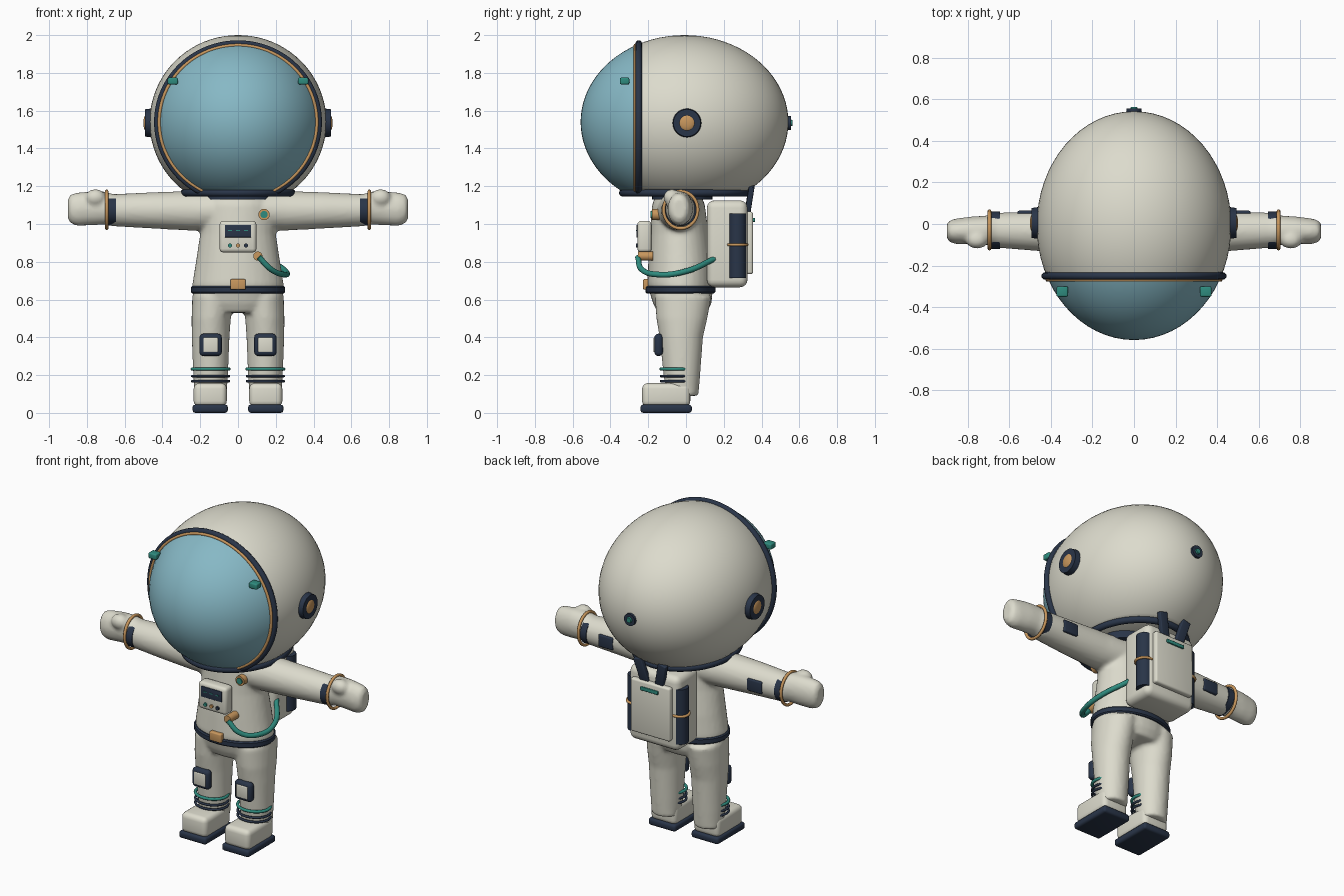
import bpy, bmesh, math
from mathutils import Vector, Matrix

if "Cube" in bpy.data.objects:
    bpy.data.objects.remove(bpy.data.objects["Cube"], do_unlink=True)


def material(name, r, g, b):
    m = bpy.data.materials.new(name)
    m.use_nodes = True
    m.diffuse_color = (r, g, b, 1)
    bsdf = m.node_tree.nodes["Principled BSDF"]
    bsdf.inputs["Base Color"].default_value = (r, g, b, 1)
    bsdf.inputs["Roughness"].default_value = 0.6
    return m


CREAM = material("suit cream", 0.72, 0.71, 0.61)
VISOR = material("visor blue", 0.24, 0.48, 0.56)
NAVY = material("trim navy", 0.022, 0.035, 0.065)
GOLD = material("metal gold", 0.58, 0.31, 0.11)
TEAL = material("accent teal", 0.028, 0.26, 0.21)


def activate(ob):
    bpy.ops.object.select_all(action="DESELECT")
    ob.select_set(True)
    bpy.context.view_layer.objects.active = ob


def finish(name, bm, *mats):
    bmesh.ops.recalc_face_normals(bm, faces=bm.faces)
    me = bpy.data.meshes.new(name)
    bm.to_mesh(me)
    bm.free()
    for m in mats:
        me.materials.append(m)
    ob = bpy.data.objects.new(name, me)
    bpy.context.collection.objects.link(ob)
    activate(ob)
    bpy.ops.object.shade_smooth_by_angle(angle=math.radians(40))
    return ob


def box(name, centre, size, mat, bevel=0.0, segments=3):
    bm = bmesh.new()
    bmesh.ops.create_cube(bm, size=1, matrix=Matrix.Translation(centre) @ Matrix.Diagonal((*size, 1)))
    if bevel:
        bmesh.ops.bevel(bm, geom=bm.edges[:], offset=bevel, segments=segments,
                        affect="EDGES", profile=0.5)
    return finish(name, bm, mat)


def disc(name, centre, radius, depth, axis, mat, top=None):
    """Short cylinder or cone whose end points along axis."""
    bm = bmesh.new()
    turn = Vector((0, 0, 1)).rotation_difference(Vector(axis)).to_matrix().to_4x4()
    bmesh.ops.create_cone(bm, cap_ends=True, segments=32, radius1=radius,
                          radius2=radius if top is None else top, depth=depth,
                          matrix=Matrix.Translation(centre) @ turn)
    return finish(name, bm, mat)


def ball(name, centre, size, mat):
    bm = bmesh.new()
    bmesh.ops.create_uvsphere(bm, u_segments=24, v_segments=16, radius=1,
                              matrix=Matrix.Translation(centre) @ Matrix.Diagonal((*size, 1)))
    return finish(name, bm, mat)


def tube(name, points, radius, mat, cyclic=False):
    cu = bpy.data.curves.new(name, "CURVE")
    cu.dimensions = "3D"
    cu.bevel_depth, cu.bevel_resolution, cu.use_fill_caps = radius, 3, True
    sp = cu.splines.new("BEZIER")
    sp.bezier_points.add(len(points) - 1)
    sp.use_cyclic_u, sp.resolution_u = cyclic, 3 if cyclic else 10
    for bp, p in zip(sp.bezier_points, points):
        bp.co = p
        bp.handle_left_type = bp.handle_right_type = "AUTO"
    cu.materials.append(mat)
    ob = bpy.data.objects.new(name, cu)
    bpy.context.collection.objects.link(ob)
    activate(ob)
    bpy.ops.object.convert(target="MESH")
    bpy.ops.object.shade_smooth()
    return ob


def ellipse(centre, u, v, count=32):
    steps = [2 * math.pi * i / count for i in range(count)]
    return [Vector(centre) + Vector(u) * math.cos(a) + Vector(v) * math.sin(a) for a in steps]


def loft(bm, rings):
    """Skin a list of point rings and cap both ends."""
    rows = [[bm.verts.new(p) for p in ring] for ring in rings]
    n = len(rows[0])
    for a, b in zip(rows, rows[1:]):
        for i in range(n):
            bm.faces.new((a[i], a[(i + 1) % n], b[(i + 1) % n], b[i]))
    bm.faces.new(rows[0])
    bm.faces.new(rows[-1])


def level(x, y, z, rx, ry):
    return ellipse((x, y, z), (rx, 0, 0), (0, ry, 0))


def upright(x, y, z, ry, rz):
    return ellipse((x, y, z), (0, ry, 0), (0, 0, rz))


# Suit: torso, hips, legs, arms and mitts fused into one skin
TORSO = [(-.02, .53, .19, .13), (-.02, .58, .235, .155), (-.03, .68, .242, .175), (-.03, .8, .223, .17),
         (-.035, .95, .2, .155), (-.04, 1.1, .2, .14), (-.04, 1.17, .18, .115)]
LEG = [(.145, 0, .09, .08, .065), (.145, -.02, .14, .088, .09), (.145, -.022, .2, .092, .097),
       (.145, -.025, .4, .1, .115), (.142, -.022, .5, .104, .135), (.13, -.015, .62, .112, .15)]
ARM = [(.1, -.035, 1.07, .12, .105), (.25, -.035, 1.07, .105, .105), (.45, -.035, 1.072, .096, .096),
       (.66, -.03, 1.073, .084, .085), (.71, -.03, 1.085, .07, .088), (.78, -.03, 1.083, .066, .09),
       (.85, -.035, 1.078, .062, .088), (.885, -.035, 1.08, .054, .078), (.9, -.035, 1.08, .035, .055)]
bm = bmesh.new()
loft(bm, [level(0, y, z, rx, ry) for y, z, rx, ry in TORSO])
for s in (-1, 1):
    loft(bm, [level(s * x, *rest) for x, *rest in LEG])
    loft(bm, [upright(s * x, *rest) for x, *rest in ARM])
    bmesh.ops.create_uvsphere(bm, u_segments=16, v_segments=12, radius=1,
                              matrix=Matrix.Translation((s * .755, -.075, 1.14)) @ Matrix.Diagonal((.055, .045, .045, 1)))
suit = finish("suit_body", bm, CREAM)
remesh = suit.modifiers.new("fuse", "REMESH")
remesh.mode, remesh.voxel_size, remesh.use_smooth_shade = "VOXEL", 0.012, True
smooth = suit.modifiers.new("soften", "SMOOTH")
smooth.factor, smooth.iterations = 0.5, 4
for mod in ("fuse", "soften"):
    bpy.ops.object.modifier_apply(modifier=mod)

# Helmet: one egg cut flat underneath, the front slice is the visor
HEAD, RADII, CUT_Y, CUT_Z = Vector((0, -.008, 1.54)), (.468, .55, .46), -.25, 1.175
bm = bmesh.new()
bmesh.ops.create_uvsphere(bm, u_segments=64, v_segments=40, radius=1,
                          matrix=Matrix.Translation(HEAD) @ Matrix.Diagonal((*RADII, 1)))
for co, no in (((0, CUT_Y, 0), (0, -1, 0)), ((0, 0, CUT_Z), (0, 0, -1))):
    bmesh.ops.bisect_plane(bm, geom=bm.verts[:] + bm.edges[:] + bm.faces[:], plane_co=co,
                           plane_no=no, clear_outer=no[2] < 0)
bmesh.ops.holes_fill(bm, edges=[e for e in bm.edges if e.is_boundary])
for f in bm.faces:
    f.material_index = int(f.calc_center_median().y < CUT_Y)
finish("helmet", bm, CREAM, VISOR)


def visor_ring(name, y, rx, rz, radius, mat):
    pts = ellipse((0, y, HEAD.z), (rx, 0, 0), (0, 0, rz), 72)
    for p in pts:
        p.z = max(p.z, CUT_Z - .005)
    tube(name, pts, radius, mat, True)


visor_ring("visor_frame", CUT_Y, .427, .415, .018, NAVY)
visor_ring("visor_trim", CUT_Y - .018, .417, .406, .009, GOLD)
tube("neck_collar", level(0, -.01, 1.165, .285, .325), .02, NAVY, True)
bm = bmesh.new()
loft(bm, [level(0, -.02, z, .2, .16) for z in (1.13, 1.18)])
finish("neck_seal", bm, NAVY)
disc("rear_port", (0, .545, 1.535), .037, .02, (0, 1, 0), NAVY)
disc("rear_port_light", (0, .556, 1.535), .02, .014, (0, 1, 0), TEAL, .015)

for s, side in ((-1, "right"), (1, "left")):
    box(f"{side}_visor_clip", (s * .345, -.325, 1.757), (.055, .05, .036), TEAL, .008)
    disc(f"{side}_ear_disc", (s * .47, .005, 1.535), .078, .045, (s, 0, 0), NAVY, .072)
    ball(f"{side}_ear_cap", (s * .487, .005, 1.535), (.014, .043, .043), GOLD)

    # Sleeve trim
    bm = bmesh.new()
    loft(bm, [upright(s * x, -.03, 1.073, .09, .081) for x in (.645, .685)])
    finish(f"{side}_cuff_band", bm, NAVY)
    tube(f"{side}_cuff_ring", upright(s * .695, -.028, 1.075, .09, .098), .009, GOLD, True)
    box(f"{side}_elbow_patch", (s * .51, .052, 1.07), (.1, .024, .075), NAVY, .008)

    # Boots, shin rings and knee pads
    box(f"{side}_boot", (s * .147, -.105, .095), (.175, .255, .125), CREAM, .03, 4)
    box(f"{side}_boot_sole", (s * .147, -.105, .022), (.187, .272, .044), NAVY, .015)
    for z, r, mat in ((.232, .009, TEAL), (.195, .007, NAVY), (.168, .007, NAVY)):
        tube(f"{side}_shin_ring", level(s * .145, -.05, z, .097, .082), r, mat, True)
    box(f"{side}_knee_pad", (s * .145, -.145, .36), (.118, .045, .118), NAVY, .02)
    box(f"{side}_knee_plate", (s * .145, -.166, .36), (.078, .012, .078), CREAM, .005)

    # Pack tanks and straps
    disc(f"{side}_air_tank", (s * .152, .272, .885), .047, .34, (0, 0, 1), NAVY)
    tube(f"{side}_tank_strap", level(s * .152, .272, .89, .05, .05), .008, GOLD, True)
    strap = box(f"{side}_pack_strap", (0, 0, 0), (.055, .03, .17), NAVY, .005)
    strap.location = (s * .065, .335, 1.12)
    strap.rotation_euler = (-.15, s * .25, 0)

# Belt
bm = bmesh.new()
loft(bm, [level(0, -.03, z, .246 + d, .182 + d) for z, d in ((.633, -.004), (.64, .003), (.665, .003), (.672, -.004))])
finish("belt", bm, NAVY)
box("belt_buckle", (0, -.21, .68), (.082, .035, .056), GOLD, .008)

# Chest control unit
box("chest_unit", (0, -.22, .933), (.195, .075, .168), CREAM, .02)
box("chest_screen", (0, -.258, .962), (.14, .008, .065), NAVY, .002)
for i, mat in enumerate((TEAL, GOLD, NAVY)):
    x = (i - 1) * .042
    disc("chest_button", (x, -.26, .886), .011, .012, (0, -1, 0), mat)
    box("screen_mark", (x, -.2625, .965), (.02, .004, .006), TEAL)
disc("badge_rim", (.138, -.155, 1.05), .03, .05, (0, -1, 0), GOLD)
disc("badge_light", (.138, -.182, 1.05), .019, .01, (0, -1, 0), TEAL)

# Air hose from the chest to the pack
disc("hose_socket", (.105, -.215, .83), .024, .08, (0, -1, 0), GOLD)
tube("air_hose", [(.11, -.255, .825), (.175, -.235, .76), (.245, -.14, .732), (.252, 0, .75), (.16, .15, .815)],
     .015, TEAL)

# Backpack
box("backpack", (0, .218, .895), (.345, .215, .46), CREAM, .04, 4)
box("backpack_panel", (0, .335, .9), (.27, .04, .33), CREAM, .012)
box("backpack_handle", (0, .36, 1.022), (.12, .012, .022), TEAL, .004)
